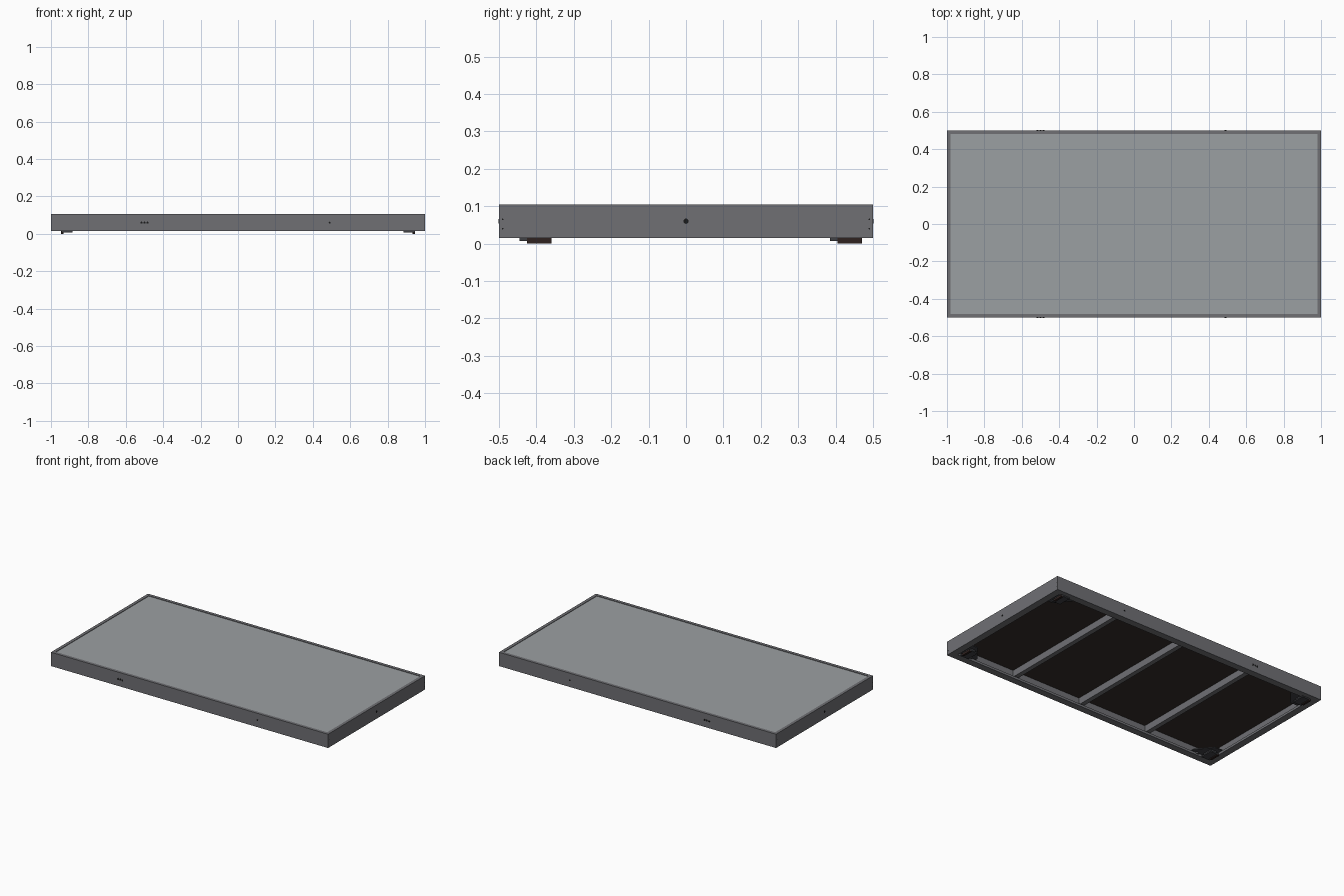
import bpy
import bmesh
from math import pi
from mathutils import Matrix, Vector

if "Cube" in bpy.data.objects:
    bpy.data.objects.remove(bpy.data.objects["Cube"], do_unlink=True)


def material(name, rgb):
    m = bpy.data.materials.new(name)
    m.use_nodes = True
    colour = (*rgb, 1)
    m.diffuse_color = colour
    m.node_tree.nodes["Principled BSDF"].inputs["Base Color"].default_value = colour
    return m


STEEL = material("grey steel", (0.16, 0.162, 0.175))
TOP = material("pale grey panel", (0.33, 0.35, 0.36))
UNDER = material("dark brown underside", (0.035, 0.026, 0.023))
RUBBER = material("black rubber", (0.028, 0.016, 0.014))
DARK = material("dark bracket", (0.05, 0.052, 0.058))
HOLE = material("hole black", (0.01, 0.01, 0.01))


def finish(bm, name, mat):
    bmesh.ops.recalc_face_normals(bm, faces=bm.faces)
    mesh = bpy.data.meshes.new(name)
    bm.to_mesh(mesh)
    bm.free()
    mesh.materials.append(mat)
    ob = bpy.data.objects.new(name, mesh)
    bpy.context.collection.objects.link(ob)
    return ob


def box(name, lo, hi, mat):
    lo, hi = Vector(lo), Vector(hi)
    bm = bmesh.new()
    bmesh.ops.create_cube(bm, size=1)
    for v in bm.verts:
        v.co = (lo + hi) / 2 + v.co * (hi - lo)
    return finish(bm, name, mat)


def prism(name, points, z0, z1, mat):
    bm = bmesh.new()
    face = bm.faces.new([bm.verts.new((x, y, z0)) for x, y in points])
    new = bmesh.ops.extrude_face_region(bm, geom=[face])["geom"]
    moved = [g for g in new if isinstance(g, bmesh.types.BMVert)]
    bmesh.ops.translate(bm, verts=moved, vec=(0, 0, z1 - z0))
    return finish(bm, name, mat)


def disc(name, centre, radius, depth, axis, mat):
    turn = {"x": Matrix.Rotation(pi / 2, 4, "Y"),
            "y": Matrix.Rotation(pi / 2, 4, "X"),
            "z": Matrix.Identity(4)}[axis]
    bm = bmesh.new()
    bmesh.ops.create_cone(bm, cap_ends=True, segments=16, radius1=radius,
                          radius2=radius, depth=depth,
                          matrix=Matrix.Translation(centre) @ turn)
    return finish(bm, name, mat)


BASE, HEIGHT, RAIL = 0.015, 0.105, 0.02

# Mitred rim with an inward lip along the bottom
profile = [(0, BASE), (0, HEIGHT), (RAIL, HEIGHT), (RAIL, 0.03),
           (0.045, 0.03), (0.045, BASE)]
bm = bmesh.new()
rings = [[bm.verts.new((sx * (1 - d), sy * (0.5 - d), z)) for d, z in profile]
         for sx, sy in ((-1, -1), (1, -1), (1, 1), (-1, 1))]
for i in range(4):
    a, b = rings[i], rings[(i + 1) % 4]
    for j in range(len(profile)):
        k = (j + 1) % len(profile)
        bm.faces.new((a[j], b[j], b[k], a[k]))
finish(bm, "outer_frame", STEEL)

# Deck: pale top sheet over a dark board
inx, iny = 1 - RAIL, 0.5 - RAIL
box("top_panel", (-inx, -iny, 0.094), (inx, iny, 0.102), TOP)
box("underside_board", (-inx, -iny, 0.084), (inx, iny, 0.094), UNDER)

# Cross ribs
for name, x in (("right_rib", -0.5), ("middle_rib", 0), ("left_rib", 0.5)):
    box(name, (x - 0.015, -iny, 0.04), (x + 0.015, iny, 0.084), STEEL)

# Corner gussets, fixing bolts and feet
for sx, side in ((-1, "right"), (1, "left")):
    for sy, end in ((-1, "front"), (1, "back")):
        tag = f"{end}_{side}"
        corner = [(sx * 0.975, sy * 0.475), (sx * 0.82, sy * 0.475),
                  (sx * 0.82, sy * 0.44), (sx * 0.9, sy * 0.34),
                  (sx * 0.975, sy * 0.34)]
        prism(tag + "_gusset", corner, 0.03, 0.036, DARK)
        y = -0.445 if sy < 0 else 0.385
        xs = sorted((sx * 0.885, sx * 0.945))
        box(tag + "_foot_plate", (xs[0], y, 0.007), (xs[1], y + 0.085, 0.015), DARK)
        box(tag + "_foot_mount", (xs[0] + 0.01, y + 0.01, 0.015),
            (xs[1] - 0.01, y + 0.075, 0.03), DARK)
        xs = sorted((sx * 0.933, sx * 0.947))
        box(tag + "_foot_pad", (xs[0], y + 0.02, 0), (xs[1], y + 0.085, 0.015), RUBBER)
        disc(tag + "_bolt", (sx * 0.86, sy * 0.455, 0.028), 0.01, 0.008, "z", STEEL)

# Small dark holes in the four walls
for sy, end in ((-1, "front"), (1, "back")):
    for i in (-1, 0, 1):
        disc(f"{end}_port", (-0.5 + i * 0.016, sy * 0.5, 0.06), 0.006, 0.003, "y", HOLE)
    disc(f"{end}_hole", (0.49, sy * 0.5, 0.06), 0.005, 0.003, "y", HOLE)
for sx, side in ((-1, "right"), (1, "left")):
    disc(f"{side}_end_hole", (sx * 0.9995, 0, 0.06), 0.007, 0.003, "x", HOLE)
    for sy in (-1, 1):
        for z in (0.04, 0.065):
            disc(f"{side}_screw", (sx * 0.9995, sy * 0.49, z), 0.002, 0.002, "x", HOLE)
